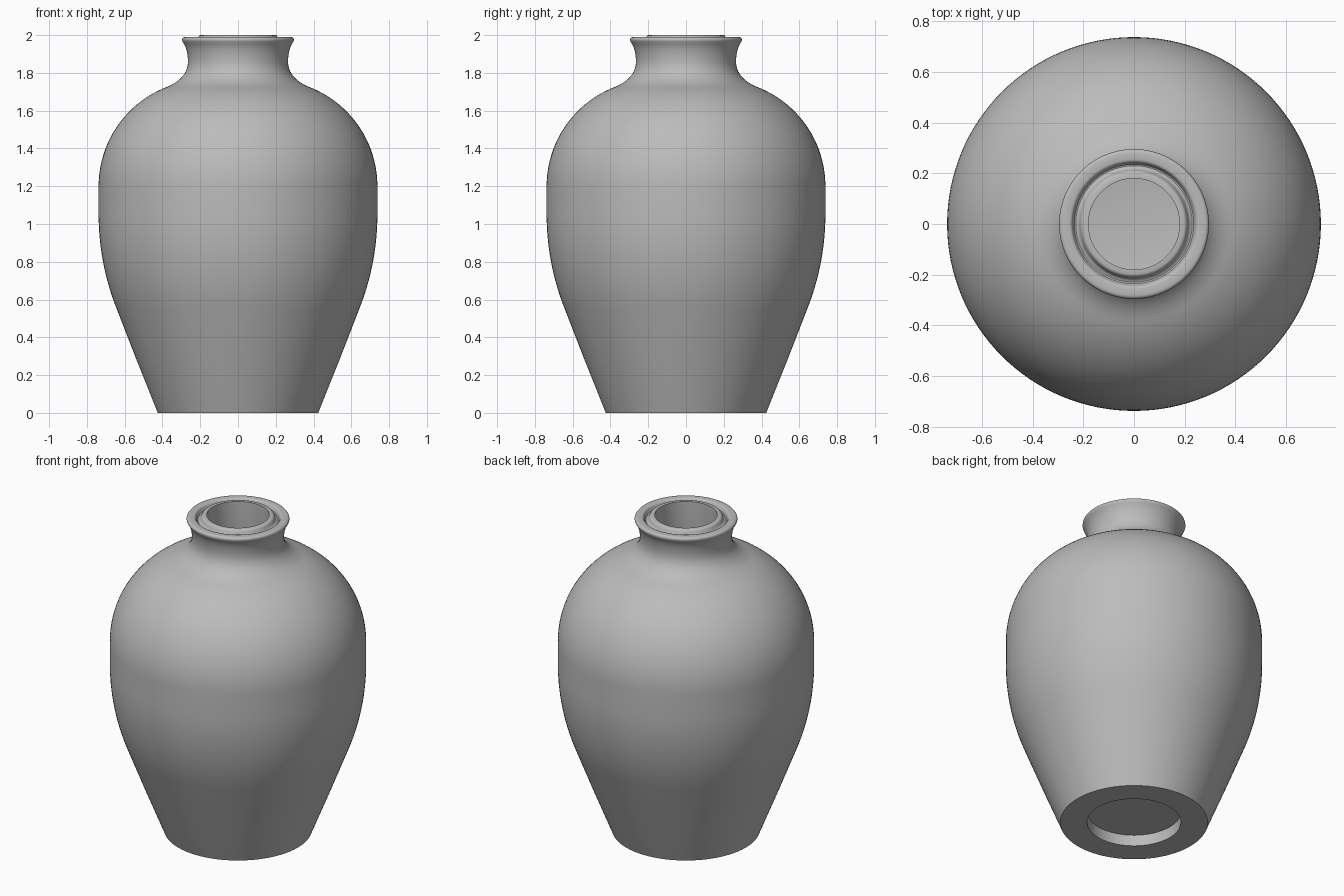
import bpy
import bmesh
import math

if "Cube" in bpy.data.objects:
    bpy.data.objects.remove(bpy.data.objects["Cube"])

SEGMENTS = 128


def arc(cx, cz, radius, start, end, steps):
    """Points (r, z) along a circular arc, angles in degrees."""
    pts = []
    for i in range(steps + 1):
        a = math.radians(start + (end - start) * i / steps)
        pts.append((cx + radius * math.cos(a), cz + radius * math.sin(a)))
    return pts


def bezier(p0, p1, p2, p3, steps):
    """Points along a cubic curve, without its first point."""
    pts = []
    for i in range(1, steps + 1):
        t = i / steps
        u = 1 - t
        pts.append(tuple(u**3 * a + 3 * u * u * t * b + 3 * u * t * t * c + t**3 * d
                         for a, b, c, d in zip(p0, p1, p2, p3)))
    return pts


def lathe(name, profile, material):
    """Turn an (r, z) profile around the z axis."""
    bm = bmesh.new()
    verts = [bm.verts.new((r, 0, z)) for r, z in profile]
    edges = [bm.edges.new(pair) for pair in zip(verts, verts[1:])]
    bmesh.ops.spin(bm, geom=verts + edges, cent=(0, 0, 0), axis=(0, 0, 1),
                   angle=math.tau, steps=SEGMENTS, use_duplicate=False)
    bmesh.ops.remove_doubles(bm, verts=bm.verts, dist=1e-5)
    bmesh.ops.recalc_face_normals(bm, faces=bm.faces)
    mesh = bpy.data.meshes.new(name)
    bm.to_mesh(mesh)
    bm.free()
    mesh.materials.append(material)
    obj = bpy.data.objects.new(name, mesh)
    bpy.context.collection.objects.link(obj)
    bpy.context.view_layer.objects.active = obj
    obj.select_set(True)
    bpy.ops.object.shade_smooth_by_angle(angle=math.radians(35))
    return obj


clay = bpy.data.materials.new("grey_clay")
clay.diffuse_color = (0.5, 0.5, 0.5, 1)
clay.use_nodes = True
clay.node_tree.nodes["Principled BSDF"].inputs["Base Color"].default_value = clay.diffuse_color

# Recessed foot and straight tapering base
profile = [(0, 0.07), (0.27, 0.07), (0.27, 0), (0.425, 0), (0.535, 0.275)]
# Belly curve, upright band and rounded shoulder
profile += arc(-0.612, 1.05, 1.35, -21.8, 0, 14)
profile += arc(0.175, 1.2, 0.563, 0, 67, 20)
# Concave neck flaring to the lip
profile += bezier(profile[-1], (0.32, 1.745), (0.265, 1.79), (0.265, 1.86), 12)
profile += bezier(profile[-1], (0.265, 1.90), (0.275, 1.94), (0.29, 1.96), 6)
# Rounded lip, groove and raised inner ring
profile += arc(0.281, 1.975, 0.015, -30, 90, 6)
profile += [(0.255, 1.99)]
profile += bezier(profile[-1], (0.238, 1.99), (0.245, 1.965), (0.23, 1.965), 6)
profile += bezier(profile[-1], (0.21, 1.965), (0.215, 2.0), (0.198, 2.0), 6)
profile += [(0.18, 2.0)]
# Hollow inside: neck bore, shoulder, wall and bowl floor
profile += [(0.18, 1.80)]
profile += bezier(profile[-1], (0.18, 1.70), (0.26, 1.68), (0.34, 1.645), 6)
profile += bezier(profile[-1], (0.53, 1.56), (0.645, 1.40), (0.645, 1.20), 12)
profile += bezier(profile[-1], (0.645, 0.75), (0.55, 0.62), (0.43, 0.28), 14)
profile += bezier(profile[-1], (0.38, 0.17), (0.2, 0.15), (0, 0.15), 10)

lathe("vase", profile, clay)
